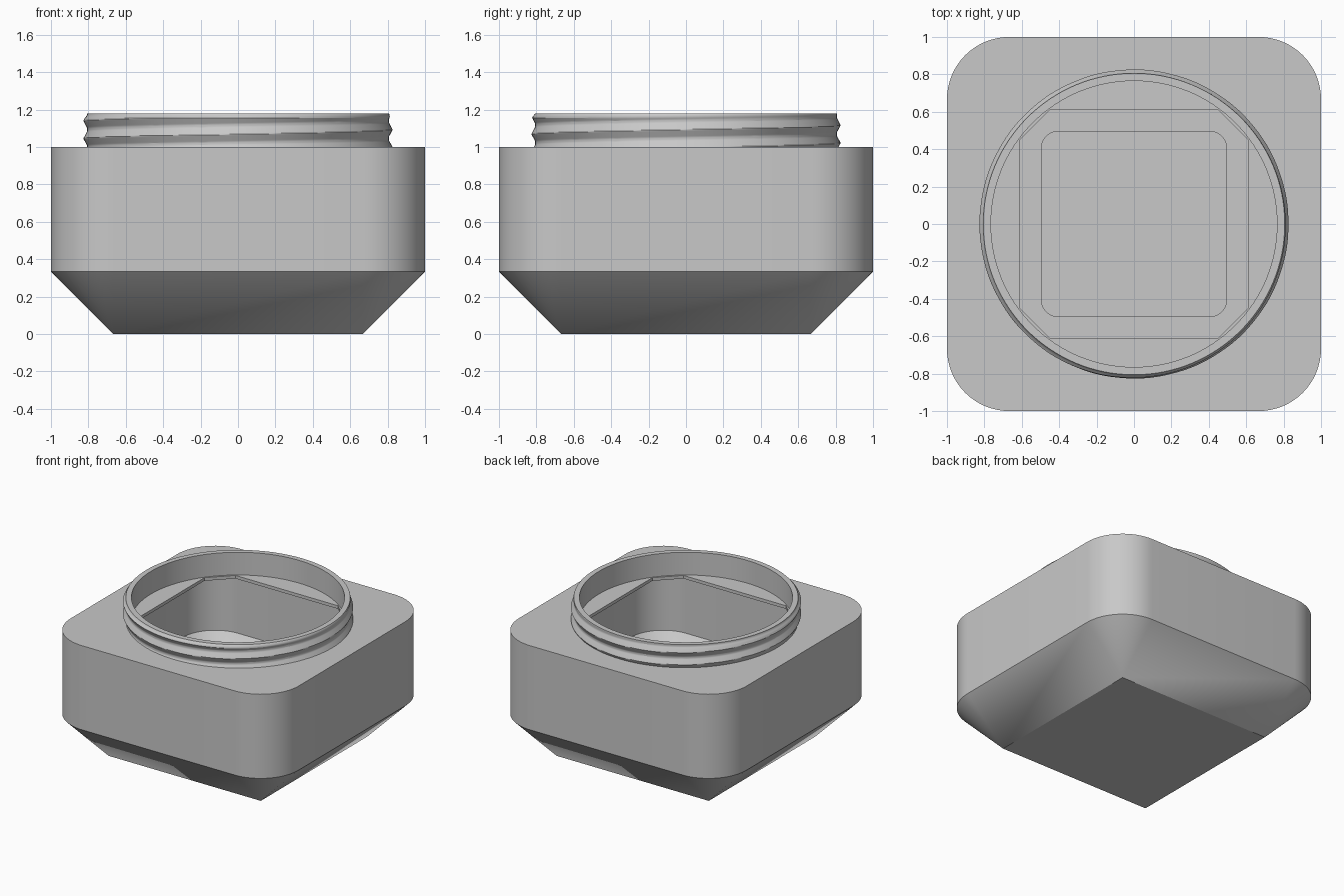
import bpy, bmesh, math

cube = bpy.data.objects.get("Cube")
if cube:
    bpy.data.objects.remove(cube, do_unlink=True)

grey = bpy.data.materials.new("light_grey")
grey.use_nodes = True
colour = (0.58, 0.58, 0.58, 1)
grey.diffuse_color = colour
grey.node_tree.nodes["Principled BSDF"].inputs["Base Color"].default_value = colour

STEPS = 16                      # segments in each rounded corner
WALL = 0.045
TOP, SHOULDER, RIM = 1.0, 1 / 3, 1.18


def square_ring(half, radius, z, chamfer=False):
    """Square outline with rounded or straight-cut corners."""
    points = []
    c = half - radius
    for corner in range(4):
        turn = corner * math.pi / 2
        for i in range(STEPS + 1):
            t = i / STEPS
            if chamfer:
                x, y = half - radius * t, c + radius * t
            else:
                x = c + radius * math.cos(t * math.pi / 2)
                y = c + radius * math.sin(t * math.pi / 2)
            points.append((x * math.cos(turn) - y * math.sin(turn),
                           x * math.sin(turn) + y * math.cos(turn), z))
    return points


def loft(name, rings, closed):
    """Skin a list of rings; cap the ends, or join last to first."""
    bm = bmesh.new()
    loops = [[bm.verts.new(p) for p in ring] for ring in rings]
    pairs = list(zip(loops, loops[1:]))
    if closed:
        pairs.append((loops[-1], loops[0]))
    for a, b in pairs:
        n = len(a)
        for i in range(n):
            j = (i + 1) % n
            bm.faces.new((a[i], a[j], b[j], b[i]))
    if not closed:
        bm.faces.new(loops[0][::-1])
        bm.faces.new(loops[-1])
    bmesh.ops.remove_doubles(bm, verts=bm.verts, dist=1e-5)
    bmesh.ops.recalc_face_normals(bm, faces=bm.faces)
    mesh = bpy.data.meshes.new(name)
    bm.to_mesh(mesh)
    bm.free()
    mesh.materials.append(grey)
    obj = bpy.data.objects.new(name, mesh)
    bpy.context.collection.objects.link(obj)
    bpy.ops.object.select_all(action='DESELECT')
    obj.select_set(True)
    bpy.context.view_layer.objects.active = obj
    bpy.ops.object.shade_smooth_by_angle(angle=math.radians(25))
    return obj


# Hollow body: outside, top plate with opening, inside walls, floor recess
inner = 1 - WALL
ceiling = TOP - 0.025
loft("jar_body", [
    square_ring(2 / 3, 0, 0),
    square_ring(1, 1 / 3, SHOULDER),
    square_ring(1, 1 / 3, TOP),
    square_ring(0.61, 0.16, TOP, chamfer=True),
    square_ring(0.61, 0.16, ceiling, chamfer=True),
    square_ring(inner, 1 / 3 - WALL, ceiling),
    square_ring(inner, 1 / 3 - WALL, SHOULDER + 0.4 * WALL),
    square_ring(0.648, 0, WALL),
    square_ring(0.495, 0.09, WALL),
    square_ring(0.495, 0.09, WALL - 0.02),
], closed=False)

# Neck with a helical screw thread
SIDES, ROWS, PITCH = 128, 36, 0.095
ROOT, DEPTH, BORE = 0.806, 0.021, 0.765


def circle(radius_at, z):
    points = []
    for i in range(SIDES):
        a = 2 * math.pi * i / SIDES
        r = radius_at(a, z)
        points.append((r * math.cos(a), r * math.sin(a), z))
    return points


def thread_radius(a, z):
    phase = ((z - 1.045) / PITCH - (a - math.pi) / (2 * math.pi)) % 1
    crest = max(0, 1 - min(phase, 1 - phase) / 0.42)
    fade = min(1, (RIM - z) / 0.025)
    return ROOT + DEPTH * crest * fade


def bore_radius(a, z):
    return BORE


height = RIM - TOP
neck = [circle(thread_radius, TOP + height * k / ROWS) for k in range(ROWS + 1)]
neck += [circle(bore_radius, RIM), circle(bore_radius, TOP)]
loft("threaded_neck", neck, closed=True)
